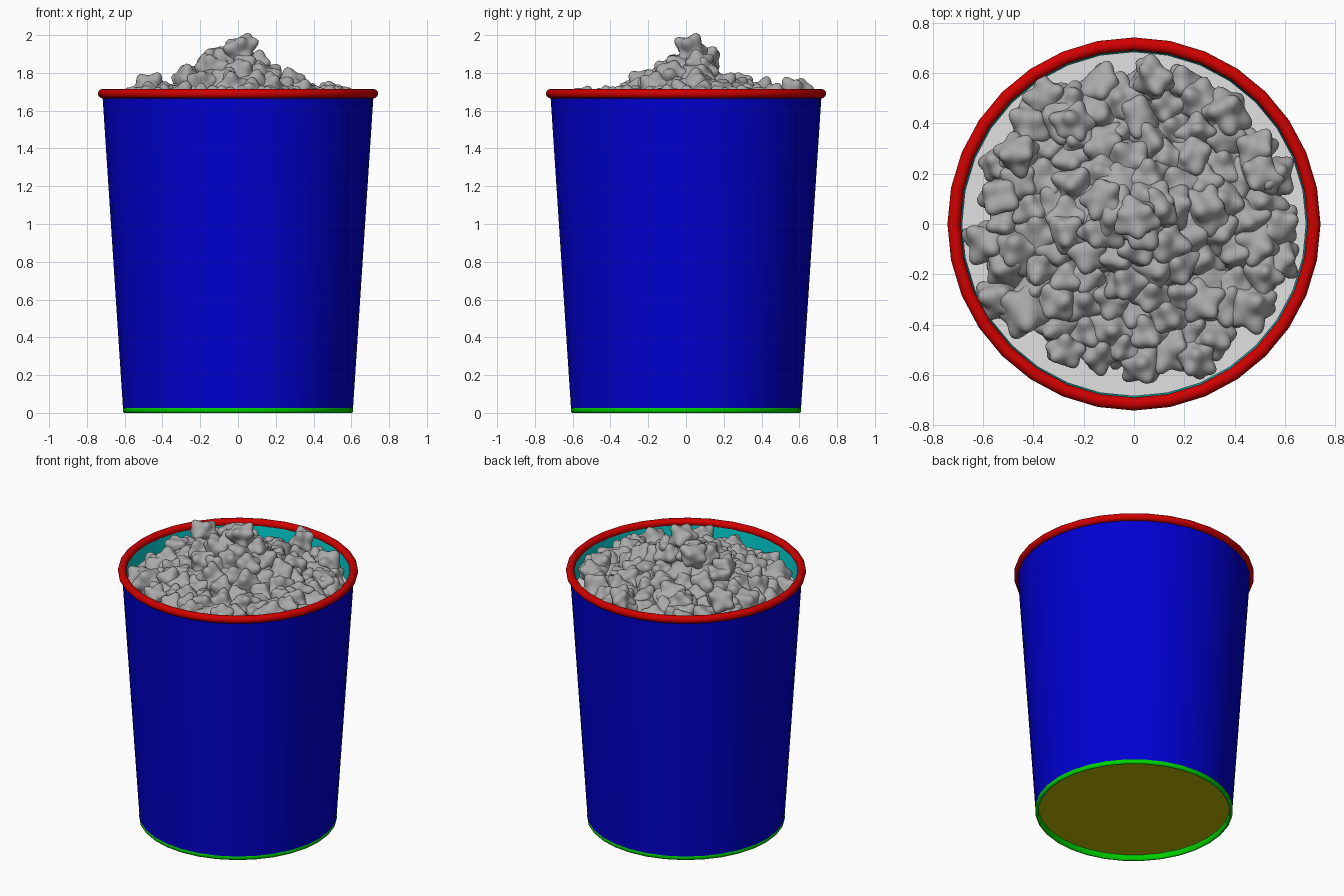
import bpy, bmesh, math, random
from mathutils import Vector, Euler

SIDES = 32
random.seed(7)

if "Cube" in bpy.data.objects:
    bpy.data.objects.remove(bpy.data.objects["Cube"], do_unlink=True)


def material(name, r, g, b):
    mat = bpy.data.materials.new(name)
    mat.use_nodes = True
    mat.diffuse_color = (r, g, b, 1)
    mat.node_tree.nodes["Principled BSDF"].inputs["Base Color"].default_value = (r, g, b, 1)
    return mat


blue = material("blue", 0, 0, 0.64)
teal = material("teal", 0, 0.64, 0.64)
red = material("red", 0.64, 0, 0)
green = material("green", 0, 0.64, 0)
olive = material("olive", 0.51, 0.48, 0)
grey = material("grey", 0.4, 0.4, 0.4)
pale = material("pale_grey", 0.75, 0.75, 0.75)


def add_object(name, bm, mats):
    """Turn a bmesh into a smooth shaded object."""
    mesh = bpy.data.meshes.new(name)
    bm.to_mesh(mesh)
    bm.free()
    for mat in mats:
        mesh.materials.append(mat)
    obj = bpy.data.objects.new(name, mesh)
    bpy.context.collection.objects.link(obj)
    bpy.ops.object.select_all(action="DESELECT")
    obj.select_set(True)
    bpy.context.view_layer.objects.active = obj
    bpy.ops.object.shade_smooth_by_angle(angle=math.radians(50))
    return obj


def lathe(name, profile, mats, colours=None):
    """Revolve a closed (radius, height) profile; colours gives a slot per edge."""
    bm = bmesh.new()
    rings = []
    for r, z in profile:
        angles = [math.tau * i / SIDES for i in range(SIDES)]
        rings.append([bm.verts.new((r * math.cos(a), r * math.sin(a), z)) for a in angles])
    for k, ring in enumerate(rings):
        above = rings[(k + 1) % len(rings)]
        for i in range(SIDES):
            j = (i + 1) % SIDES
            face = bm.faces.new((ring[i], ring[j], above[j], above[i]))
            face.material_index = colours[k] if colours else 0
    bmesh.ops.recalc_face_normals(bm, faces=bm.faces)
    return add_object(name, bm, mats)


def disc(name, radius, z, mat, up=True):
    bm = bmesh.new()
    bmesh.ops.create_circle(bm, cap_ends=True, segments=SIDES, radius=radius)
    for v in bm.verts:
        v.co.z = z
    for f in bm.faces:
        f.normal_update()
        if (f.normal.z > 0) != up:
            f.normal_flip()
    return add_object(name, bm, [mat])


# Tub: blue outside, teal inside
lathe("tub_wall", [(0.609, 0.025), (0.718, 1.69), (0.695, 1.69), (0.592, 0.025)],
      [blue, teal], [0, 1, 1, 0])

# Rolled rim
rim = [(0.716 + 0.026 * math.cos(math.tau * i / 12), 1.69 + 0.025 * math.sin(math.tau * i / 12))
       for i in range(12)]
lathe("rolled_rim", rim, [red])

# Foot ring and recessed bottom
lathe("foot_ring", [(0.59, 0.006), (0.597, 0), (0.603, 0), (0.61, 0.008), (0.61, 0.026),
                    (0.59, 0.045)], [green])
disc("tub_bottom", 0.595, 0.036, olive, up=False)

# Pale layer under the loose pieces
disc("filling_layer", 0.685, 1.56, pale)


# Popped kernel shapes: spheres pushed out into rounded lobes
def kernel_mesh():
    bm = bmesh.new()
    bmesh.ops.create_icosphere(bm, subdivisions=4, radius=1)
    lobes = []
    while len(lobes) < 9:
        d = Vector([random.gauss(0, 1) for _ in range(3)]).normalized()
        if all(d.dot(other) < 0.65 for other, _ in lobes):
            lobes.append((d, random.uniform(0.28, 0.5)))
    for v in bm.verts:
        d = v.co.normalized()
        v.co = d * (0.66 + sum(h * math.exp(11 * (d.dot(l) - 1)) for l, h in lobes))
    obj = add_object("kernel_shape", bm, [grey])
    mesh = obj.data
    bpy.data.objects.remove(obj)
    return mesh


shapes = [kernel_mesh() for _ in range(6)]


def add_kernel(x, y, z, size):
    obj = bpy.data.objects.new("popped_kernel", random.choice(shapes))
    obj.location = (x, y, z)
    obj.rotation_euler = Euler([random.uniform(0, math.tau) for _ in range(3)])
    obj.scale = [size * random.uniform(0.92, 1.08) for _ in range(3)]
    bpy.context.collection.objects.link(obj)


# Heap of kernels on a spiral, highest in the middle
COUNT = 104
for i in range(COUNT):
    r = 0.605 * math.sqrt((i + 0.5) / COUNT)
    a = i * math.pi * (3 - math.sqrt(5))
    x = r * math.cos(a) + random.uniform(-0.015, 0.015)
    y = r * math.sin(a) + random.uniform(-0.015, 0.015)
    z = 1.61 + 0.06 * (1 - r / 0.6) + 0.18 * math.exp(-(r / 0.21) ** 2)
    add_kernel(x, y, z + random.uniform(-0.025, 0.03), random.uniform(0.088, 0.108))

# Kernels that stand out on the top and near the edge
for x, y, z in [(0.01, 0.03, 1.92), (-0.13, 0.1, 1.87), (0.1, 0.06, 1.84), (-0.27, -0.03, 1.76),
                (-0.47, 0.28, 1.72), (0.5, 0.2, 1.68), (0.08, 0.58, 1.69), (-0.24, 0.4, 1.69)]:
    add_kernel(x, y, z, 0.092)
